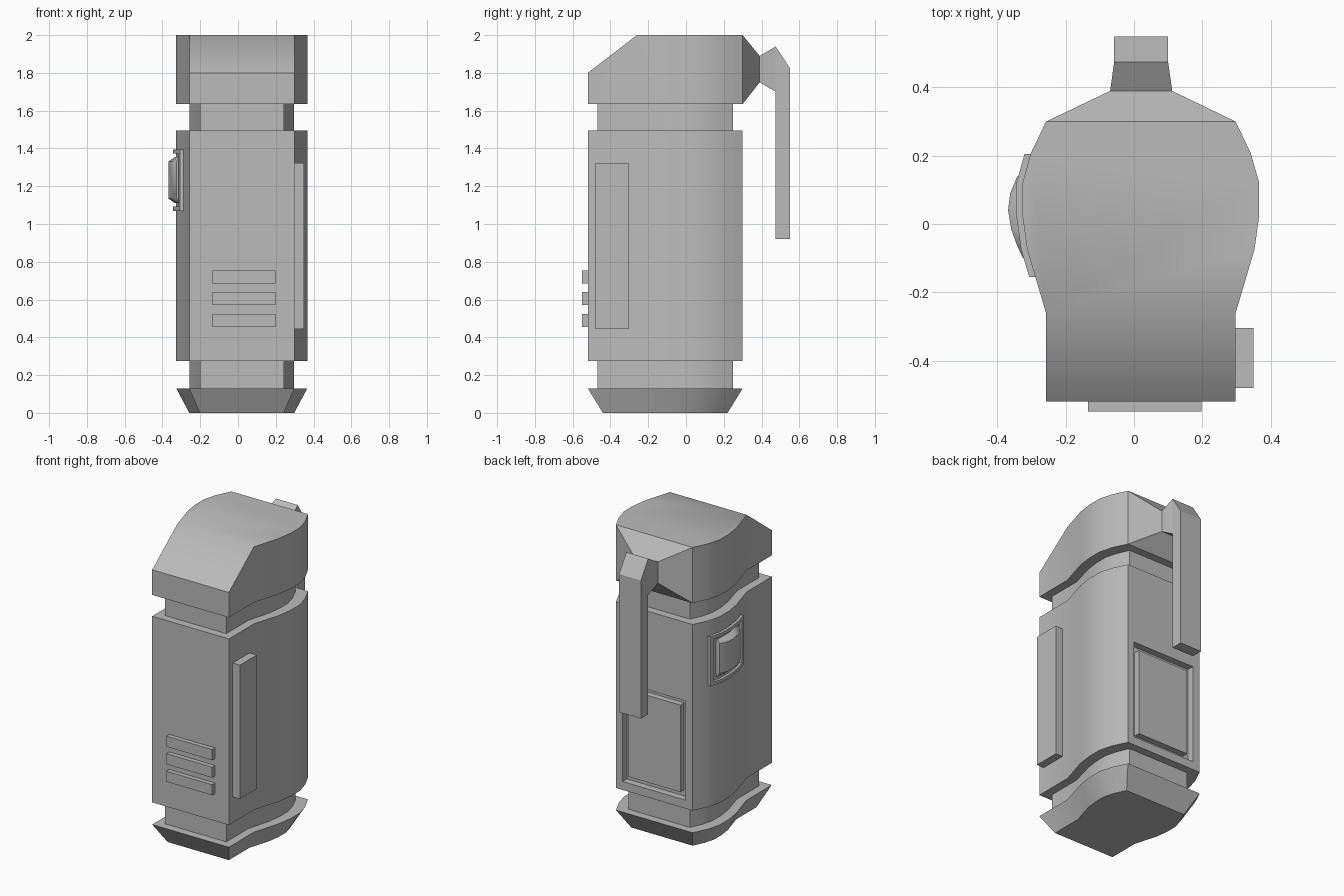
import bpy, bmesh, math

old = bpy.data.objects.get("Cube")
if old:
    bpy.data.objects.remove(old, do_unlink=True)

GREY = (0.5, 0.5, 0.5, 1)
mat = bpy.data.materials.new("mid_grey")
mat.use_nodes = True
mat.diffuse_color = GREY
mat.node_tree.nodes["Principled BSDF"].inputs["Base Color"].default_value = GREY

CX, CY = 0.02, -0.11          # centre of the body's plan
SIDE = [(0.278, -0.52), (0.278, -0.26), (0.333, -0.075), (0.347, 0.025),
        (0.347, 0.12), (0.322, 0.208), (0.278, 0.30)]


def plan(z, sx=1, sy=1):
    """Body outline at height z, scaled about its centre."""
    pts = [(x, y) for x, y in SIDE] + [(-x, y) for x, y in reversed(SIDE)]
    return [(CX + x * sx, CY + (y - CY) * sy, z) for x, y in pts]


def loft(name, rings, smooth=False, split=None):
    """Skin a stack of equal rings and cap both ends."""
    bm = bmesh.new()
    vs = [[bm.verts.new(p) for p in r] for r in rings]
    n = len(vs[0])
    for a, b in zip(vs, vs[1:]):
        for i in range(n):
            j = (i + 1) % n
            bm.faces.new((a[i], a[j], b[j], b[i]))
    bm.faces.new(vs[0][::-1])
    top = bm.faces.new(vs[-1])
    if split:
        bmesh.utils.face_split(top, vs[-1][split[0]], vs[-1][split[1]])
    bmesh.ops.recalc_face_normals(bm, faces=bm.faces)
    mesh = bpy.data.meshes.new(name)
    bm.to_mesh(mesh)
    bm.free()
    mesh.materials.append(mat)
    ob = bpy.data.objects.new(name, mesh)
    bpy.context.collection.objects.link(ob)
    if smooth:
        shade(ob)
    return ob


def activate(ob):
    bpy.ops.object.select_all(action='DESELECT')
    ob.select_set(True)
    bpy.context.view_layer.objects.active = ob


def shade(ob):
    activate(ob)
    bpy.ops.object.shade_smooth_by_angle(angle=math.radians(40))


def box(name, x, y, z):
    return loft(name, [[(x[0], y[0], h), (x[1], y[0], h),
                        (x[1], y[1], h), (x[0], y[1], h)] for h in z])


# Stacked casing: flared foot, necks and main body
loft("foot", [plan(0, 0.8, 0.805), plan(0.13)], True)
loft("lower_neck", [plan(0.13, 0.8, 0.872), plan(0.275, 0.8, 0.872)], True)
body = loft("body", [plan(0.275), plan(1.495)])
loft("upper_neck", [plan(1.495, 0.8, 0.872), plan(1.635, 0.8, 0.872)], True)

# Cap with sloped front
crown = [(x, y, 1.80 if y < -0.5 else 2.0) for x, y, z in plan(2)]
loft("cap", [plan(1.635), crown], True, split=(1, len(crown) - 2))

# Recessed hatch in the back of the body
cutter = box("hatch_cutter", (-0.205, 0.25), (0.255, 0.4), (0.33, 0.98))
cutter.hide_render = True
mod = body.modifiers.new("hatch_recess", 'BOOLEAN')
mod.operation, mod.solver, mod.object = 'DIFFERENCE', 'EXACT', cutter
activate(body)
bpy.ops.object.modifier_apply(modifier=mod.name)
bpy.data.objects.remove(cutter, do_unlink=True)
shade(body)
box("hatch_panel", (-0.165, 0.21), (0.25, 0.295), (0.37, 0.94))

# Tapered bracket and hanging clip on the back
stations = [(0.30, -0.258, 0.298, 1.635, 2.0), (0.39, -0.07, 0.112, 1.75, 1.89),
            (0.475, -0.058, 0.10, 1.70, 1.94)]
loft("clip_bracket", [[(a, y, lo), (b, y, lo), (b, y, hi), (a, y, hi)]
                      for y, a, b, lo, hi in stations])
clip = [(0.475, 0.92), (0.55, 0.92), (0.55, 1.825), (0.475, 1.94)]
loft("clip", [[(x, y, z) for y, z in clip] for x in (-0.058, 0.10)])

# Front slats and side strip
for i in range(3):
    z = 0.455 + 0.115 * i
    box(f"front_slat_{i + 1}", (-0.135, 0.198), (-0.55, -0.51), (z, z + 0.069))
box("side_strip", (0.28, 0.35), (-0.48, -0.305), (0.445, 1.322))


# Curved button and its frame on the right side
def wall_x(y):
    for (x0, y0), (x1, y1) in zip(SIDE, SIDE[1:]):
        if y0 <= y <= y1:
            return CX - x0 - (x1 - x0) * (y - y0) / (y1 - y0)


def arc_bar(name, y0, y1, z0, z1, lift=0.018):
    ys = [y0] + [y for _, y in SIDE if y0 < y < y1] + [y1]
    ring = [(wall_x(y) - lift, y) for y in ys] + \
           [(wall_x(y) + 0.03, y) for y in reversed(ys)]
    loft(name, [[(x, y, z) for x, y in ring] for z in (z0, z1)], True)


arc_bar("button_frame_top", -0.155, 0.205, 1.373, 1.395)
arc_bar("button_frame_bottom", -0.155, 0.205, 1.07, 1.092)
arc_bar("button_frame_front", -0.155, -0.13, 1.092, 1.373)
arc_bar("button_frame_back", 0.18, 0.205, 1.092, 1.373)

BULGE = [(-0.30, -0.11), (-0.325, -0.10), (-0.342, -0.065), (-0.36, -0.015),
         (-0.369, 0.04), (-0.363, 0.09), (-0.342, 0.14), (-0.30, 0.15)]


def bulge(z, grow):
    return [(wall_x(y) + (x - wall_x(y)) * grow if x < -0.31 else x, y, z)
            for x, y in BULGE]


loft("button", [bulge(1.11, 0.15), bulge(1.135, 1),
                bulge(1.33, 1), bulge(1.355, 0.15)], True)
